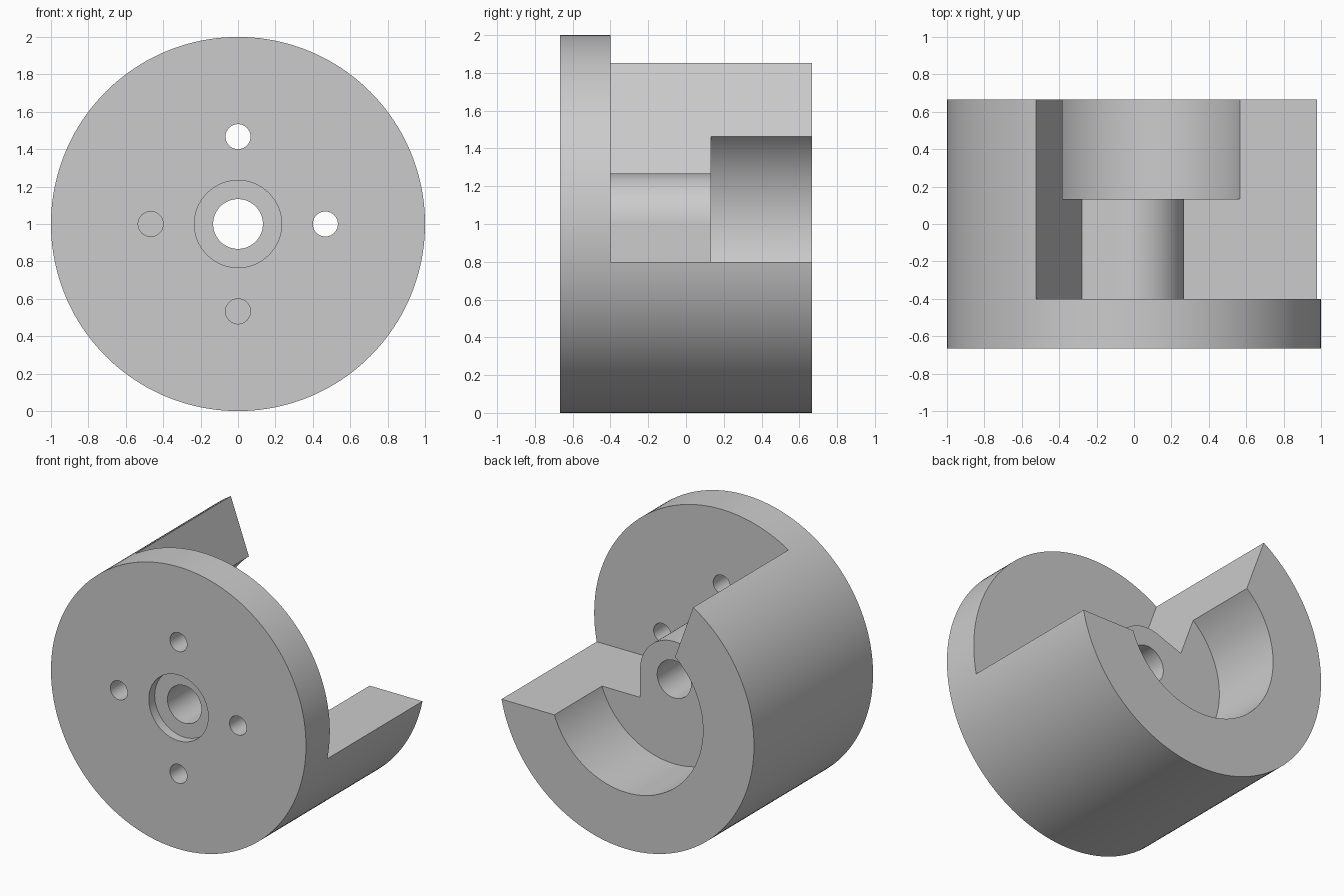
import bpy
import bmesh
from math import sin, cos, radians, pi
from mathutils import Vector

cube = bpy.data.objects.get("Cube")
if cube:
    bpy.data.objects.remove(cube, do_unlink=True)

HALF = 2 / 3          # half the length along y
FLANGE_BACK = -0.4    # rear face of the flange
FLOOR = 0.133         # floor of the rear cavity
OVER = 0.1            # cutters overshoot the body

grey = bpy.data.materials.new("plain grey")
grey.use_nodes = True
grey.diffuse_color = (0.6, 0.6, 0.6, 1)
grey.node_tree.nodes["Principled BSDF"].inputs["Base Color"].default_value = (0.6, 0.6, 0.6, 1)


def circle(radius, sides, x=0, z=0):
    return [(x + radius * cos(2 * pi * i / sides), z + radius * sin(2 * pi * i / sides))
            for i in range(sides)]


def prism(name, outline, y0, y1):
    """Extrude an outline, drawn around the main axis, from y0 to y1."""
    bm = bmesh.new()
    face = bm.faces.new([bm.verts.new((x, y0, z + 1)) for x, z in outline])
    moved = bmesh.ops.extrude_face_region(bm, geom=[face])["geom"]
    bmesh.ops.translate(bm, vec=(0, y1 - y0, 0),
                        verts=[v for v in moved if isinstance(v, bmesh.types.BMVert)])
    bmesh.ops.recalc_face_normals(bm, faces=bm.faces)
    mesh = bpy.data.meshes.new(name)
    bm.to_mesh(mesh)
    bm.free()
    mesh.materials.append(grey)
    obj = bpy.data.objects.new(name, mesh)
    bpy.context.collection.objects.link(obj)
    return obj


# Solid drum
body = prism("flanged_housing", circle(1, 160), -HALF, HALF)

# Open sector behind the flange, leaving a rounded boss around the bore
BOSS, GAP, ANGLE = 0.267, 0.2, radians(110)
along = Vector((cos(ANGLE), sin(ANGLE)))        # direction of the sloping wall
outward = Vector((-sin(ANGLE), cos(ANGLE)))     # away from the opening
arc = [(BOSS * cos(ANGLE * i / 32), BOSS * sin(ANGLE * i / 32)) for i in range(33)]
sector = [(BOSS, -GAP)] + arc
sector += [tuple(along * r + outward * GAP) for r in (BOSS, 2)]
sector += [(2, 2), (2, -GAP)]

cutters = [
    prism("sector_cutter", sector, FLANGE_BACK, HALF + OVER),
    prism("cavity_cutter", circle(0.6, 128), FLOOR, HALF + OVER),
    prism("bore_cutter", circle(0.133, 64), -HALF - OVER, FLOOR + OVER),
    prism("counterbore_cutter", circle(0.233, 64), -HALF - OVER, -0.6),
]

# Four bolt holes: two open into the sector, two are blind
for x, z in ((1, 0), (0, 1), (-1, 0), (0, -1)):
    depth = FLANGE_BACK + (OVER if x + z > 0 else 0)
    cutters.append(prism("bolt_hole_cutter", circle(0.067, 40, x * 0.467, z * 0.467),
                         -HALF - OVER, depth))

for cutter in cutters:
    cutter.hide_render = True
    mod = body.modifiers.new(cutter.name, 'BOOLEAN')
    mod.operation = 'DIFFERENCE'
    mod.solver = 'EXACT'
    mod.object = cutter

# Bake the cuts and drop the cutters
bpy.context.view_layer.update()
graph = bpy.context.evaluated_depsgraph_get()
result = bpy.data.meshes.new_from_object(body.evaluated_get(graph))
body.modifiers.clear()
body.data = result
result.name = body.name
result.materials.clear()
result.materials.append(grey)
for cutter in cutters:
    bpy.data.objects.remove(cutter, do_unlink=True)

# Smooth curved walls, crisp edges
for obj in bpy.context.selected_objects:
    obj.select_set(False)
body.select_set(True)
bpy.context.view_layer.objects.active = body
bpy.ops.object.shade_smooth_by_angle(angle=radians(25))
